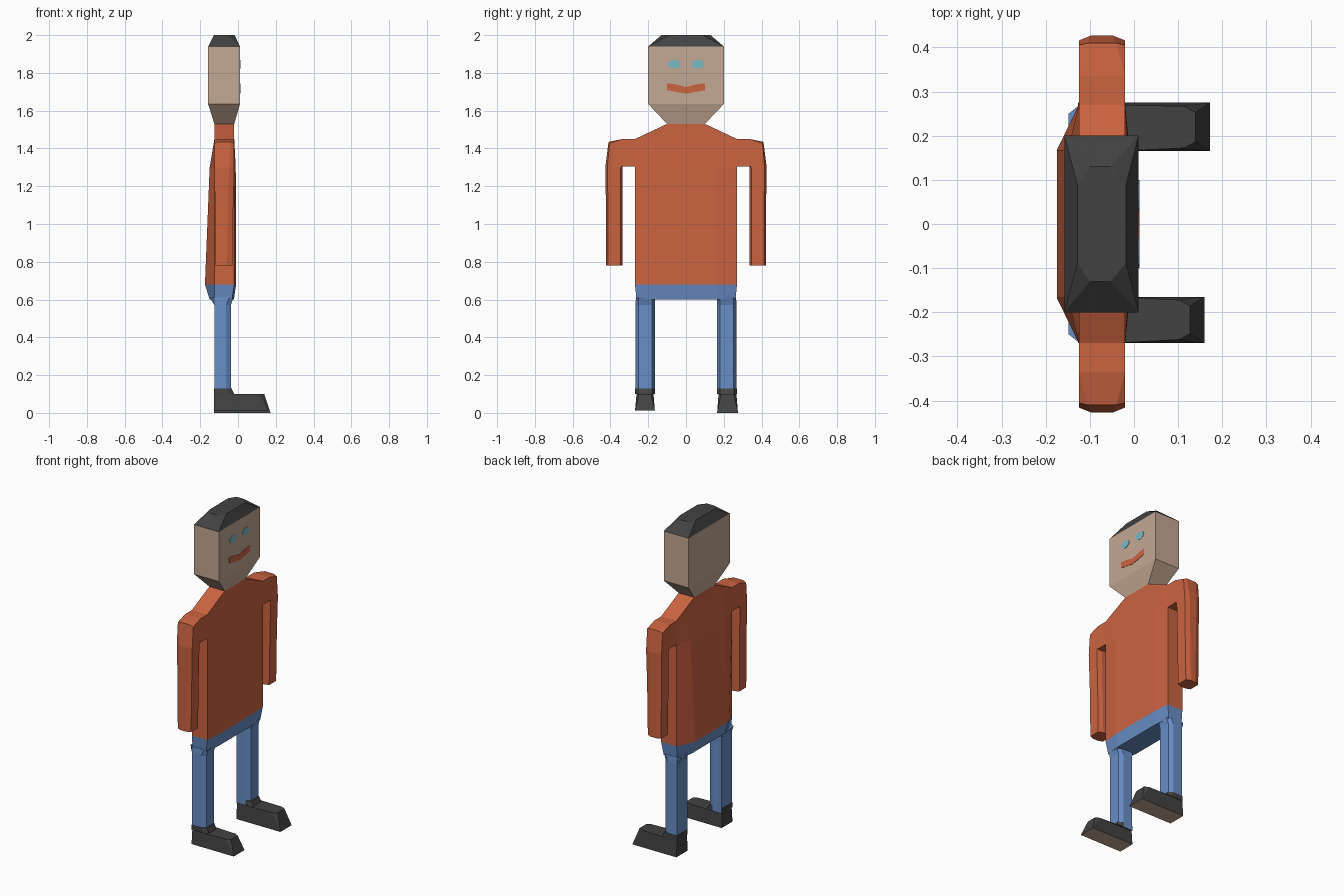
import bpy, bmesh, math
from mathutils import Vector

cube = bpy.data.objects.get("Cube")
if cube:
    bpy.data.objects.remove(cube, do_unlink=True)


def material(name, rgb):
    linear = [((c / 255 + 0.055) / 1.055) ** 2.4 for c in rgb] + [1]
    m = bpy.data.materials.new(name)
    m.use_nodes = True
    m.diffuse_color = linear
    m.node_tree.nodes["Principled BSDF"].inputs["Base Color"].default_value = linear
    return m


skin = material("skin", (196, 168, 147))
black = material("black", (66, 66, 66))
shirt = material("shirt orange", (203, 99, 64))
denim = material("denim blue", (104, 142, 198))
eye_blue = material("eye blue", (120, 186, 196))


def finish(name, bm, mats, rule=None):
    bmesh.ops.remove_doubles(bm, verts=bm.verts, dist=0.0005)
    bmesh.ops.recalc_face_normals(bm, faces=bm.faces)
    bm.normal_update()
    for f in bm.faces:
        f.material_index = rule(f) if rule else 0
    mesh = bpy.data.meshes.new(name)
    bm.to_mesh(mesh)
    bm.free()
    for m in mats:
        mesh.materials.append(m)
    ob = bpy.data.objects.new(name, mesh)
    bpy.context.collection.objects.link(ob)
    return ob


def ring(a, b, x0, x1, t=0.0, back=0.0, front=0.0):
    """Chamfered section spanning a to b in the (y, z) plane and x0 to x1 in depth."""
    a, b = Vector(a), Vector(b)
    p, q = a.lerp(b, t), b.lerp(a, t)
    pts = [(x0 + back, a), (x1 - front, a), (x1, p), (x1, q),
           (x1 - front, b), (x0 + back, b), (x0, q), (x0, p)]
    return [Vector((x, v.x, v.y)) for x, v in pts]


def level(z, y0, y1, x0, x1, t=0.0, back=0.0, front=0.0):
    return ring((y0, z), (y1, z), x0, x1, t, back, front)


def loft(name, rings, mats, side=1, rule=None):
    bm = bmesh.new()
    loops = [[bm.verts.new((p.x, p.y * side, p.z)) for p in r] for r in rings]
    for lo, hi in zip(loops, loops[1:]):
        n = len(lo)
        for i in range(n):
            bm.faces.new((lo[i], lo[(i + 1) % n], hi[(i + 1) % n], hi[i]))
    bm.faces.new(loops[0])
    bm.faces.new(loops[-1])
    return finish(name, bm, mats, rule)


def plate(name, outline, x, mat, depth=0.004):
    """Thin face detail, outlined in y and z."""
    bm = bmesh.new()
    f = bm.faces.new([bm.verts.new((x, y, z)) for y, z in outline])
    new = bmesh.ops.extrude_face_region(bm, geom=[f])["geom"]
    bmesh.ops.translate(bm, vec=(depth, 0, 0),
                        verts=[v for v in new if isinstance(v, bmesh.types.BMVert)])
    return finish(name, bm, [mat])


# Head with tapered jaw
loft("head", [level(1.53, -0.1, 0.1, -0.125, -0.02),
              level(1.635, -0.2, 0.2, -0.158, 0.01),
              level(1.94, -0.2, 0.2, -0.158, 0.01)], [skin])

# Hair cap
loft("hair", [level(1.94, -0.2, 0.2, -0.158, 0.01),
              level(2.0, -0.13, 0.13, -0.128, -0.018, 0.16, 0.028, 0.035)], [black])

# Face details
for side, label in ((1, "left"), (-1, "right")):
    oval = [(side * 0.063 + 0.035 * math.cos(k * math.pi / 5),
             1.845 + 0.024 * math.sin(k * math.pi / 5)) for k in range(10)]
    plate(label + "_eye", oval, 0.008, eye_blue)
plate("mouth", [(-0.1, 1.708), (0, 1.69), (0.1, 1.708), (0.1, 1.745),
                (0.06, 1.74), (0, 1.725), (-0.06, 1.74), (-0.1, 1.745)], 0.008, shirt)

# Torso, fuller towards the back of the waist
loft("torso", [level(0.68, -0.27, 0.27, -0.175, -0.01, 0.19, 0.05, 0.01),
               level(1.3, -0.27, 0.27, -0.15, -0.012, 0.19, 0.025, 0.008),
               level(1.45, -0.27, 0.27, -0.125, -0.02, 0.19),
               level(1.53, -0.1, 0.1, -0.125, -0.02, 0.19)], [shirt])

# Hips
loft("hips", [level(0.6, -0.262, 0.262, -0.15, -0.022, 0.19, 0.025, 0.01),
              level(0.68, -0.27, 0.27, -0.175, -0.01, 0.19, 0.05, 0.01)], [denim])

# Arms, legs and shoes: side, outer foot edge, toe tip, sole height
for side, label, edge, toe, sole in ((1, "left", 0.275, 0.172, 0.0),
                                     (-1, "right", 0.27, 0.16, 0.012)):
    loft(label + "_arm", [
        ring((0.26, 1.305), (0.26, 1.45), -0.125, -0.02),
        ring((0.335, 1.305), (0.335, 1.45), -0.125, -0.02),
        ring((0.335, 1.3), (0.41, 1.435), -0.125, -0.02, 0.06, 0.02, 0.02),
        ring((0.335, 1.295), (0.427, 1.3), -0.125, -0.02, 0.12, 0.028, 0.028),
        level(1.1, 0.335, 0.424, -0.122, -0.025, 0.12, 0.028, 0.028),
        level(0.78, 0.335, 0.424, -0.12, -0.03, 0.12, 0.028, 0.028)], [shirt], side)

    loft(label + "_leg", [
        level(0.1, 0.165, 0.268, -0.125, -0.038, 0.15, 0, 0.025),
        level(0.57, 0.165, 0.268, -0.125, -0.038, 0.15, 0, 0.025),
        level(0.61, 0.165, 0.265, -0.148, -0.025, 0.15, 0.02, 0.02)], [denim], side)

    loft(label + "_shoe", [
        level(sole, 0.165, edge, -0.127, toe),
        level(0.1, 0.172, edge - 0.008, -0.127, toe - 0.033, 0.15, 0, 0.025),
        level(0.1, 0.165, 0.27, -0.127, -0.02, 0.15, 0, 0.025),
        level(0.13, 0.165, 0.27, -0.127, -0.034, 0.15, 0, 0.025)],
        [black, skin], side, lambda f: 1 if f.normal.z < -0.9 and f.calc_center_median().z < 0.05 else 0)
